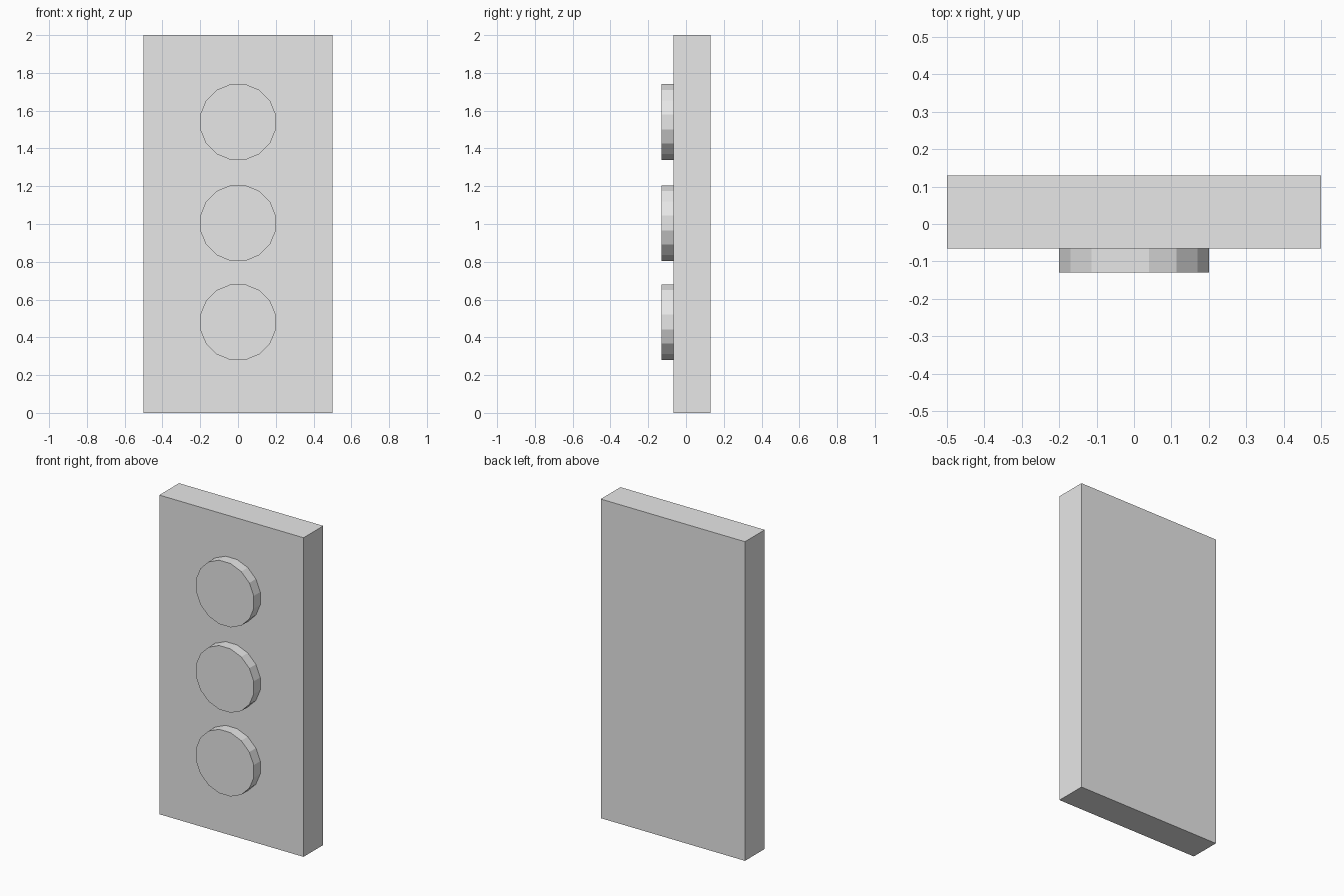
import bpy
import math

cube = bpy.data.objects.get("Cube")
if cube:
    bpy.data.objects.remove(cube, do_unlink=True)

grey = bpy.data.materials.new("light_grey")
grey.use_nodes = True
grey.diffuse_color = (0.8, 0.8, 0.8, 1)
grey.node_tree.nodes["Principled BSDF"].inputs["Base Color"].default_value = (0.8, 0.8, 0.8, 1)

FRONT, PLATE_FRONT, BACK = -0.13, -0.065, 0.13
SIDES, APOTHEM = 16, 0.2


def finish(name):
    """Name the active object, apply its transform and colour it."""
    obj = bpy.context.object
    obj.name = name
    bpy.ops.object.transform_apply(location=False, rotation=True, scale=True)
    obj.data.materials.append(grey)


# Upright slab
bpy.ops.mesh.primitive_cube_add(size=1, location=(0, (PLATE_FRONT + BACK) / 2, 1))
bpy.context.object.scale = (1, BACK - PLATE_FRONT, 2)
finish("panel")

# Three faceted discs, set slightly into the slab, with flat sides up and down
embed = 0.01
depth = PLATE_FRONT - FRONT + embed
for name, z in (("lower", 0.48), ("middle", 1.005), ("upper", 1.54)):
    bpy.ops.mesh.primitive_cylinder_add(
        vertices=SIDES, radius=APOTHEM / math.cos(math.pi / SIDES), depth=depth,
        location=(0, FRONT + depth / 2, z),
        rotation=(math.pi / 2, math.pi / SIDES, 0))
    finish(name + "_disc")
